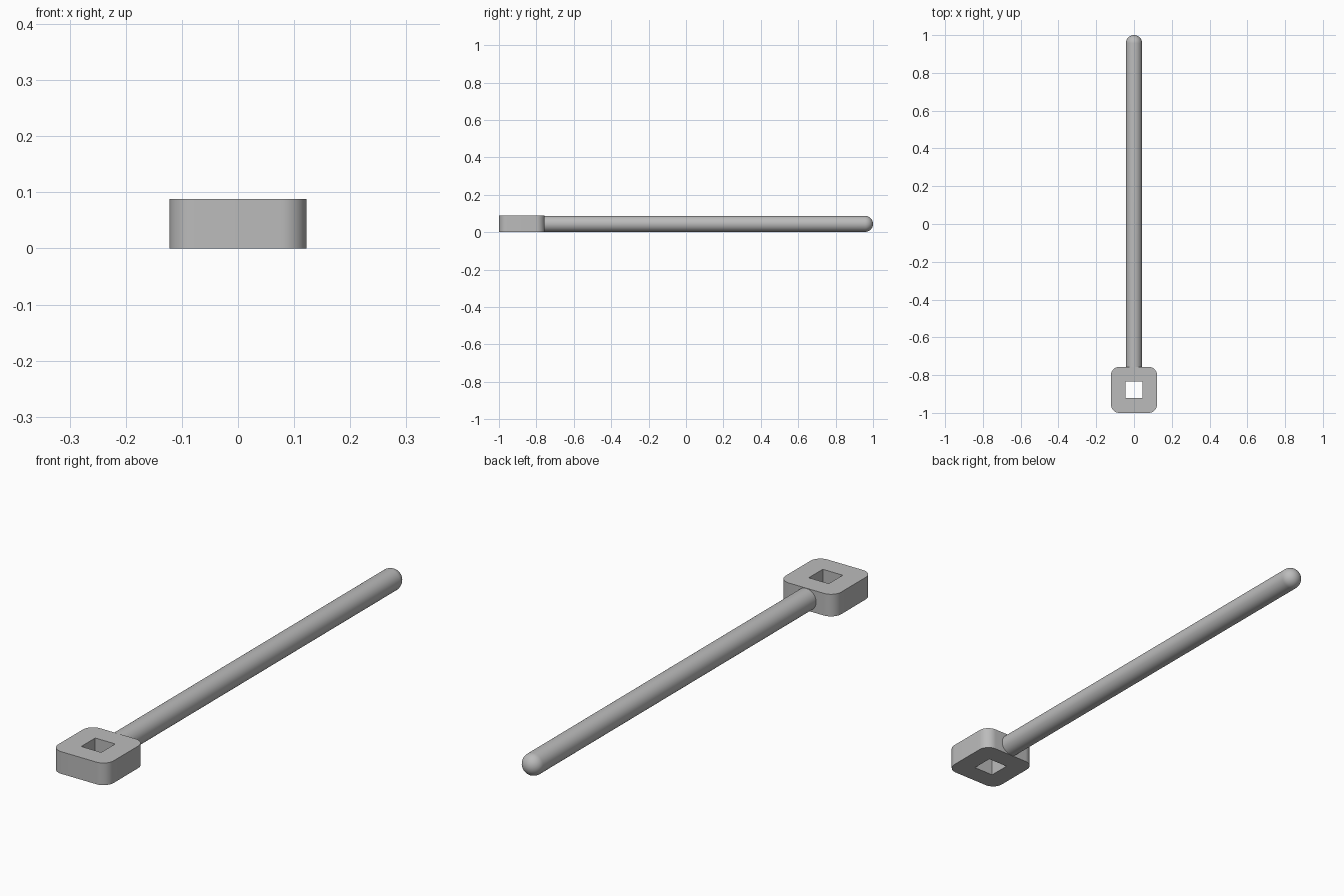
import bpy, bmesh, math
from mathutils import Vector

cube = bpy.data.objects.get("Cube")
if cube:
    bpy.data.objects.remove(cube, do_unlink=True)

HEIGHT, HALF, CORNER = 0.088, 0.122, 0.045
HOLE, HEAD_Y = 0.044, -0.878
ROD_R = 0.043

grey = bpy.data.materials.new("plain_grey")
grey.use_nodes = True
grey.diffuse_color = (0.5, 0.5, 0.5, 1)
grey.node_tree.nodes["Principled BSDF"].inputs["Base Color"].default_value = (0.5, 0.5, 0.5, 1)


def finish(name, bm):
    bmesh.ops.recalc_face_normals(bm, faces=bm.faces)
    mesh = bpy.data.meshes.new(name)
    bm.to_mesh(mesh)
    bm.free()
    obj = bpy.data.objects.new(name, mesh)
    bpy.context.collection.objects.link(obj)
    mesh.materials.append(grey)
    bpy.ops.object.select_all(action='DESELECT')
    obj.select_set(True)
    bpy.context.view_layer.objects.active = obj
    bpy.ops.object.shade_smooth_by_angle(angle=math.radians(35))
    return obj


# Head: rounded square block with a square through hole
def rounded_square(half, radius, steps):
    points = []
    for quarter in range(4):
        mid = math.radians(45 + 90 * quarter)
        centre = Vector((math.copysign(half - radius, math.cos(mid)),
                         math.copysign(half - radius, math.sin(mid))))
        for i in range(steps + 1):
            a = math.radians(90 * (quarter + i / steps))
            points.append(centre + radius * Vector((math.cos(a), math.sin(a))))
    return points


STEPS = 12
outer = rounded_square(HALF, CORNER, STEPS)
inner = [Vector((x * HOLE, y * HOLE)) for x, y in ((1, 1), (-1, 1), (-1, -1), (1, -1))]
bm = bmesh.new()
rings = []
for z in (0, HEIGHT):
    rings.append([[bm.verts.new((p.x, p.y + HEAD_Y, z)) for p in loop] for loop in (outer, inner)])
for low, high in zip(*rings):
    n = len(low)
    for i in range(n):
        j = (i + 1) % n
        bm.faces.new((low[i], low[j], high[j], high[i]))
for out, hole in rings:
    for q in range(4):
        first = q * (STEPS + 1)
        arc = out[first:first + STEPS + 1]
        following = out[(first + STEPS + 1) % len(out)]
        # Corner fan, then the straight strip to the next corner
        for a, b in zip(arc, arc[1:]):
            bm.faces.new((hole[q], a, b))
        bm.faces.new((hole[q], arc[-1], following, hole[(q + 1) % 4]))
finish("square_head", bm)

# Rod: a profile with a domed tip, spun around the long axis
start = HEAD_Y + HALF - 0.02
profile = [(0, start), (ROD_R, start)]
for i in range(13):
    a = math.radians(90 * i / 12)
    profile.append((ROD_R * math.cos(a), 1 - ROD_R + ROD_R * math.sin(a)))
bm = bmesh.new()
verts = [bm.verts.new((r, y, HEIGHT / 2)) for r, y in profile]
edges = [bm.edges.new(pair) for pair in zip(verts, verts[1:])]
bmesh.ops.spin(bm, geom=verts + edges, cent=(0, 0, HEIGHT / 2), axis=(0, 1, 0),
               angle=math.tau, steps=48, use_duplicate=False)
bmesh.ops.remove_doubles(bm, verts=bm.verts, dist=0.0001)
finish("round_rod", bm)
